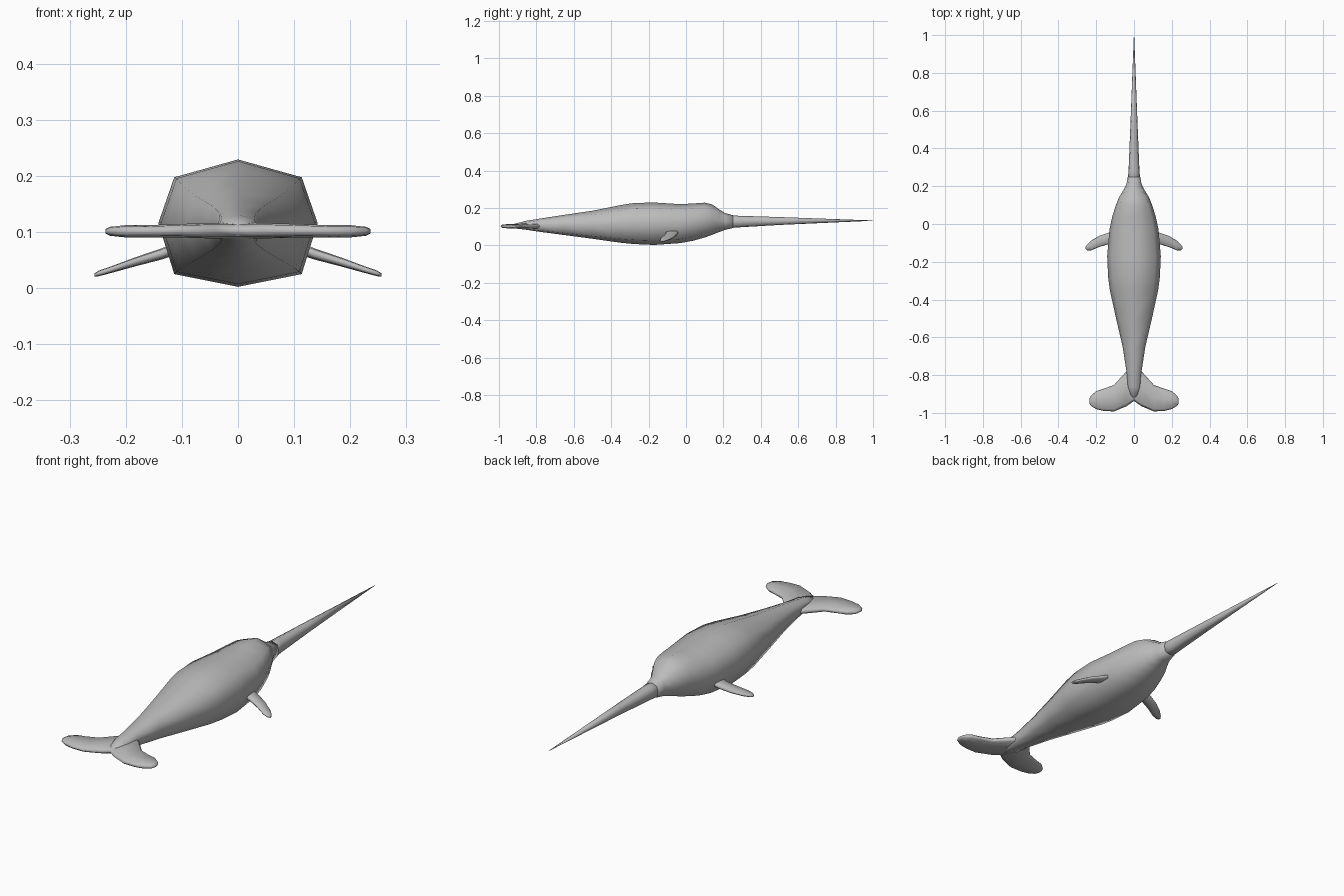
import bpy, bmesh

cube = bpy.data.objects.get("Cube")
if cube:
    bpy.data.objects.remove(cube)

grey = bpy.data.materials.new("skin grey")
grey.use_nodes = True
colour = (0.5, 0.5, 0.5, 1)
grey.diffuse_color = colour
grey.node_tree.nodes["Principled BSDF"].inputs["Base Color"].default_value = colour

# Eight-sided body section: (sideways, upward) factors
OCTAGON = [(0, 1), (.8, .72), (1, 0), (.8, -.8), (0, -1), (-.8, -.8), (-1, 0), (-.8, .72)]
# Flat fin section: (chord, thickness) factors
FIN = [(1, 0), (.85, .8), (0, 1), (-.85, .8), (-1, 0), (-.85, -.8), (0, -1), (.85, -.8)]


def loft(name, rings):
    """Skin a list of equal-sized point rings and cap both ends."""
    bm = bmesh.new()
    loops = [[bm.verts.new(p) for p in ring] for ring in rings]
    for a, b in zip(loops, loops[1:]):
        for i in range(len(a)):
            j = (i + 1) % len(a)
            bm.faces.new((a[i], a[j], b[j], b[i]))
    bm.faces.new(loops[0])
    bm.faces.new(loops[-1])
    bmesh.ops.recalc_face_normals(bm, faces=bm.faces)
    mesh = bpy.data.meshes.new(name)
    bm.to_mesh(mesh)
    bm.free()
    mesh.materials.append(grey)
    for face in mesh.polygons:
        face.use_smooth = True
    obj = bpy.data.objects.new(name, mesh)
    bpy.context.collection.objects.link(obj)
    return obj


def body_ring(y, half, top, bottom):
    mid, tall = (top + bottom) / 2, (top - bottom) / 2
    return [(half * u, y, mid + tall * v) for u, v in OCTAGON]


def fin_ring(x, front, back, z, thick):
    mid, chord = (front + back) / 2, (front - back) / 2
    return [(x, mid + chord * u, z + thick * v) for u, v in FIN]


# Body, from tail stock to snout: y, half width, top, bottom
body = [
    (-.93, .015, .112, .092), (-.86, .036, .13, .084), (-.78, .04, .143, .072),
    (-.65, .06, .163, .055), (-.5, .095, .185, .035), (-.35, .128, .215, .014),
    (-.28, .137, .226, .007), (-.17, .142, .229, .002), (-.03, .13, .22, .012),
    (.04, .115, .224, .025), (.1, .096, .228, .042), (.14, .08, .219, .056),
    (.18, .056, .19, .072), (.21, .04, .172, .083), (.25, .033, .161, .092),
]
loft("body", [body_ring(*s) for s in body])

# Tusk, tapering to a point
tusk = [(.2, .036, .162, .09), (.28, .029, .158, .096), (.5, .02, .151, .109), (1, .0008, .133, .1315)]
loft("tusk", [body_ring(*s) for s in tusk])

# Tail flukes, lofted across the full span: x, front, back, z, half thickness
half_fluke = [
    (.04, -.78, -.965, .102, .014), (.105, -.852, -.992, .102, .012),
    (.16, -.872, -.99, .101, .011), (.2, -.885, -.98, .101, .011),
    (.228, -.908, -.963, .101, .008), (.236, -.925, -.95, .101, .004),
]
span = [(-s[0], *s[1:]) for s in reversed(half_fluke)] + [(0, -.76, -.937, .102, .014)] + half_fluke
loft("tail_flukes", [fin_ring(*s) for s in span])

# Flippers, swept back and down
flipper = [
    (.09, -.035, -.115, .078, .012), (.135, -.046, -.107, .061, .01),
    (.185, -.063, -.122, .046, .008), (.225, -.087, -.139, .033, .006),
    (.248, -.108, -.139, .026, .005), (.256, -.12, -.132, .023, .003),
]
for side, name in ((1, "left_flipper"), (-1, "right_flipper")):
    loft(name, [fin_ring(side * s[0], *s[1:]) for s in flipper])
